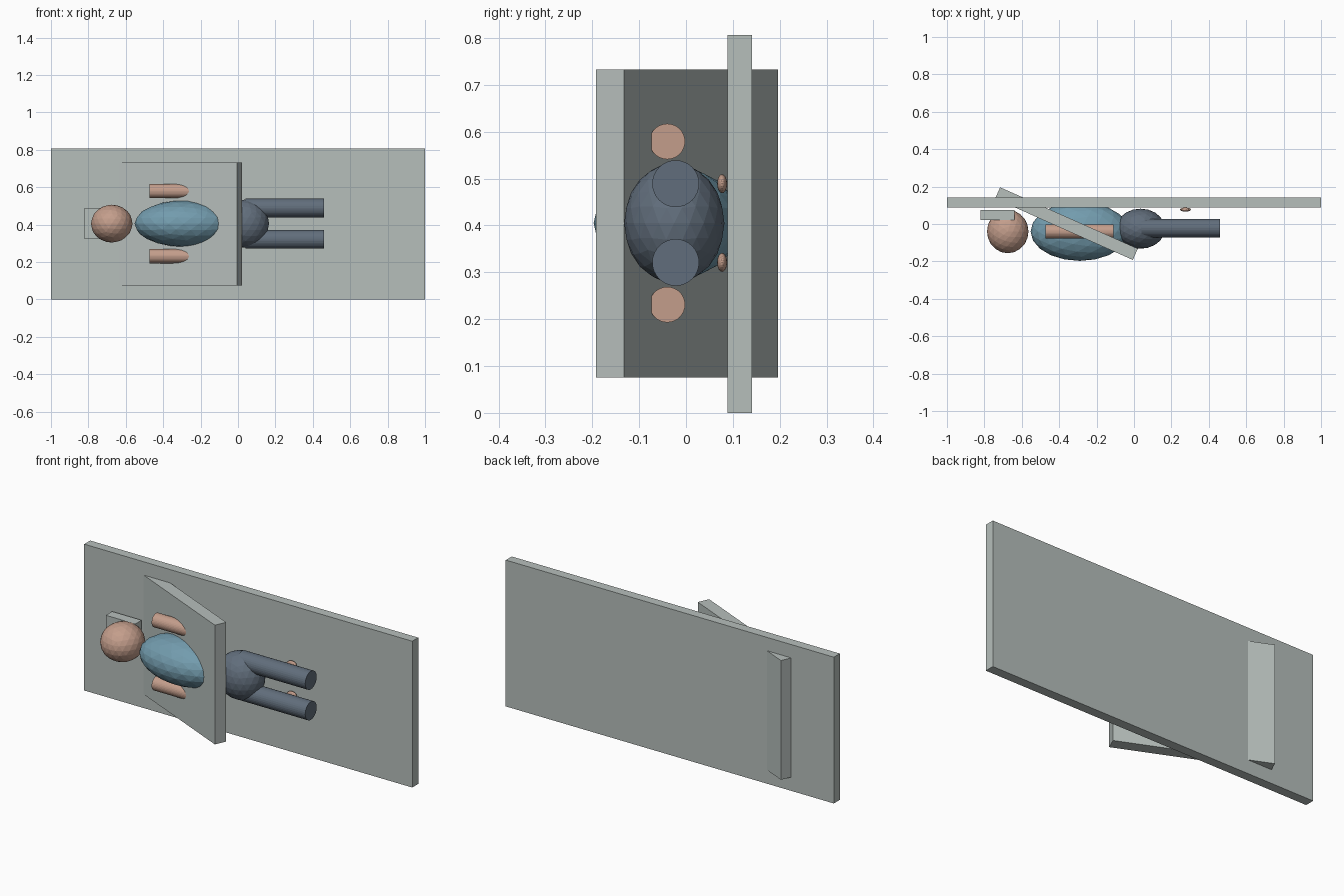
import bpy, math

if "Cube" in bpy.data.objects:
    bpy.data.objects.remove(bpy.data.objects["Cube"])


def mat(name, rgb):
    m = bpy.data.materials.new(name)
    m.diffuse_color = (*rgb, 1)
    m.use_nodes = True
    m.node_tree.nodes["Principled BSDF"].inputs["Base Color"].default_value = m.diffuse_color
    return m


GREY = mat("pale grey", (0.47, 0.52, 0.50))
SKIN = mat("skin", (0.55, 0.34, 0.26))
BLUE = mat("shirt blue", (0.17, 0.33, 0.42))
SLATE = mat("slate trousers", (0.12, 0.155, 0.20))
MID = 0.405  # height of the body's centre line


def finish(name, material):
    ob = bpy.context.object
    ob.name = name
    ob.data.materials.append(material)
    return ob


def box(name, loc, size, material, turn=0):
    bpy.ops.mesh.primitive_cube_add(size=1, location=loc, rotation=(0, 0, turn))
    bpy.context.object.scale = size
    return finish(name, material)


def ellipsoid(name, loc, radii, material, detail=3):
    bpy.ops.mesh.primitive_ico_sphere_add(subdivisions=detail, radius=1, location=loc)
    bpy.context.object.scale = radii
    return finish(name, material)


def limb(name, x0, x1, y, z, r, material):
    bpy.ops.mesh.primitive_cylinder_add(
        vertices=32, radius=r, depth=x1 - x0,
        location=((x0 + x1) / 2, y, z), rotation=(0, math.pi / 2, 0))
    return finish(name, material)


# Bed slab, tilted backrest that passes through it, and pillow
box("bed_slab", (0, 0.115, 0.403), (2, 0.052, 0.806), GREY)
box("backrest", (-0.361, 0.002, 0.404), (0.806, 0.066, 0.657), GREY, math.radians(-24))
box("pillow", (-0.73, 0.048, MID), (0.18, 0.055, 0.167), GREY)

# Body
ellipsoid("head", (-0.675, -0.04, MID), (0.111, 0.116, 0.101), SKIN)
ellipsoid("torso", (-0.29, -0.04, MID), (0.263, 0.157, 0.124), BLUE)
ellipsoid("hips", (0.035, -0.025, MID), (0.131, 0.107, 0.128), SLATE)

# Paired limbs and feet
for side, s in (("lower", -1), ("upper", 1)):
    limb(side + "_arm", -0.472, -0.11, -0.04, MID + s * 0.174, 0.038, SKIN)
    limb(side + "_leg", 0.04, 0.46, -0.022, MID + s * 0.084, 0.05, SLATE)
    ellipsoid(side + "_foot", (0.275, 0.077, MID + s * 0.084), (0.029, 0.0105, 0.02), SKIN)
